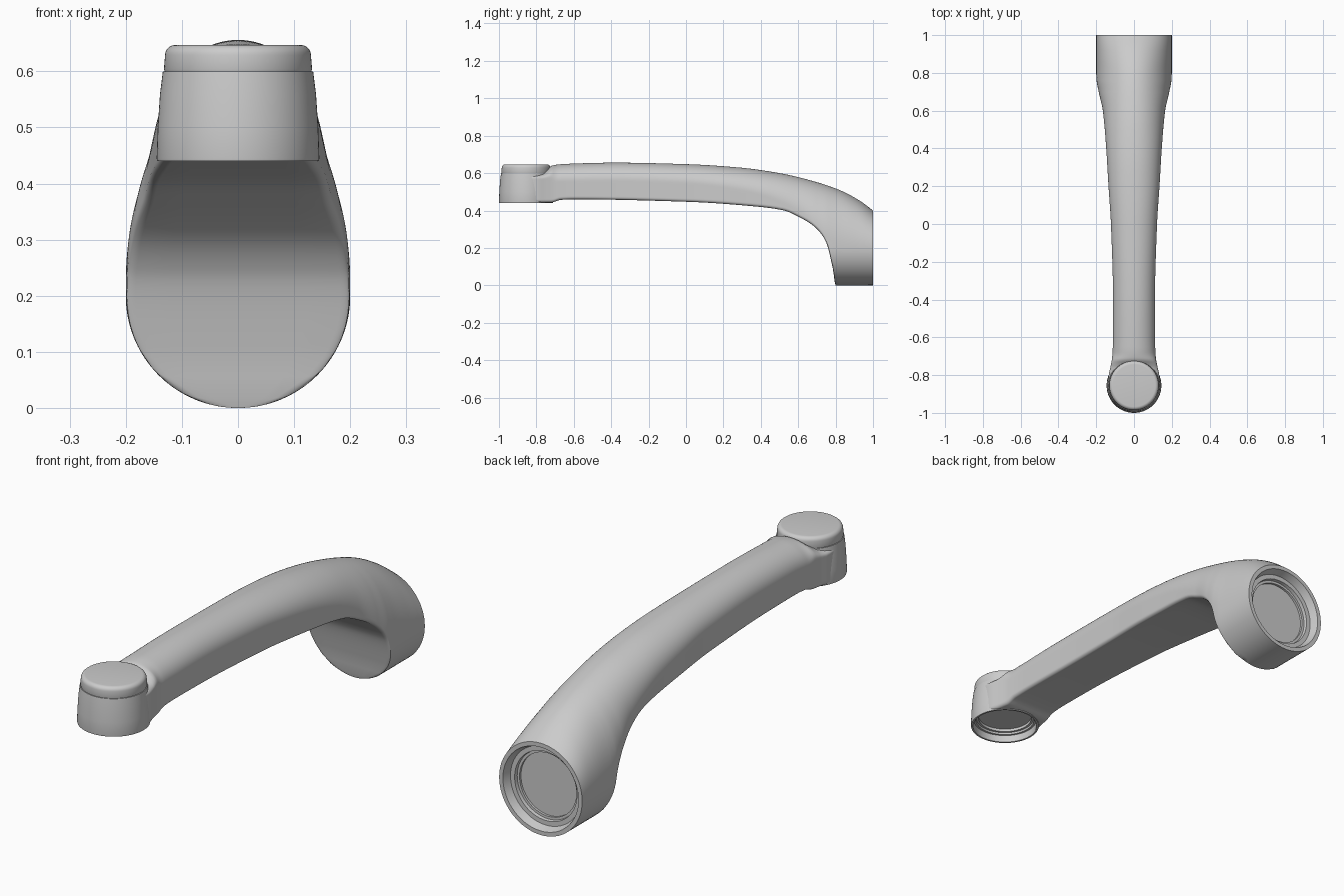
import bpy, bmesh, math

if "Cube" in bpy.data.objects:
    bpy.data.objects.remove(bpy.data.objects["Cube"])

grey = bpy.data.materials.new("light_grey")
grey.diffuse_color = (0.6, 0.6, 0.6, 1)
grey.use_nodes = True
grey.node_tree.nodes["Principled BSDF"].inputs["Base Color"].default_value = grey.diffuse_color


def finish(bm, name):
    bmesh.ops.recalc_face_normals(bm, faces=bm.faces)
    me = bpy.data.meshes.new(name)
    bm.to_mesh(me)
    bm.free()
    ob = bpy.data.objects.new(name, me)
    bpy.context.collection.objects.link(ob)
    me.materials.append(grey)
    return ob


def smooth(ob, deg=35):
    bpy.ops.object.select_all(action='DESELECT')
    ob.select_set(True)
    bpy.context.view_layer.objects.active = ob
    bpy.ops.object.shade_smooth_by_angle(angle=math.radians(deg))


def revolve(name, profile, place, n=72):
    """Solid of revolution from (radius, height) pairs; place maps to xyz."""
    bm = bmesh.new()
    rings = []
    for r, h in profile:
        if r == 0:
            rings.append([bm.verts.new(place(0, 0, h))])
        else:
            rings.append([bm.verts.new(place(r * math.cos(2 * math.pi * i / n),
                                             r * math.sin(2 * math.pi * i / n), h)) for i in range(n)])
    for a, b in zip(rings, rings[1:]):
        for i in range(n):
            j = (i + 1) % n
            if len(a) == 1:
                bm.faces.new((a[0], b[i], b[j]))
            elif len(b) == 1:
                bm.faces.new((a[i], a[j], b[0]))
            else:
                bm.faces.new((a[i], a[j], b[j], b[i]))
    return finish(bm, name)


def curve(points):
    """Monotone cubic interpolation through (y, value) points."""
    xs, vs = zip(*points)
    d = [(vs[i + 1] - vs[i]) / (xs[i + 1] - xs[i]) for i in range(len(xs) - 1)]
    m = [d[0]] + [2 * a * b / (a + b) if a * b > 0 else 0 for a, b in zip(d, d[1:])] + [d[-1]]

    def f(x):
        x = min(max(x, xs[0]), xs[-1])
        i = max(k for k in range(len(d)) if xs[k] <= x)
        h = xs[i + 1] - xs[i]
        t = (x - xs[i]) / h
        return ((2*t**3 - 3*t*t + 1) * vs[i] + (t**3 - 2*t*t + t) * h * m[i]
                + (3*t*t - 2*t**3) * vs[i + 1] + (t**3 - t*t) * h * m[i + 1])
    return f


# arm outline: top line, underside, half width and depth of the rounded top
top = curve([(-.84, .598), (-.77, .606), (-.74, .622), (-.715, .641), (-.65, .649), (-.38, .656), (0, .648),
             (.285, .63), (.5, .6), (.67, .56), (.82, .51), (.93, .452), (1, .4)])
under = curve([(-.84, .442), (-.72, .443), (-.67, .457), (-.6, .46), (0, .447), (.39, .42), (.525, .4), (.605, .365),
               (.685, .315), (.745, .24), (.785, .09), (.8, 0), (1, 0)])
half = curve([(-.84, .134), (-.8, .134), (-.76, .125), (-.7, .115), (-.6, .111), (-.4, .111), (0, .122),
              (.2, .135), (.4, .147), (.6, .165), (.7, .187), (.76, .198), (.8, .2), (1, .2)])
dome = curve([(-.84, .02), (-.75, .04), (-.68, .09), (0, .1), (.4, .13), (.6, .18), (.8, .29), (.9, .26), (1, .2)])


def half_width(y, z):
    W, T, B, D = half(y), top(y), under(y), dome(y)
    h = W
    if z > T - D:
        h = W * math.sqrt(max(0, 1 - ((z - T + D) / D) ** 2))
    elif z < .2:
        h = W * math.sqrt(max(0, 1 - ((.2 - z) / .2) ** 2))
    f = .015
    if B > .005 and z - B < f:                      # small fillet along the underside
        h -= f * (1 - math.sqrt(max(0, 1 - (1 - (z - B) / f) ** 2)))
    return max(h, .002)


# arm: lofted slices along y
ys = ([-.84 + .02 * i for i in range(5)] + [-.75 + .01 * i for i in range(10)]
      + [-.65 + .025 * i for i in range(50)] + [.6 + .005 * i for i in range(40)]
      + [.8 + .02 * i for i in range(11)])
N, F = 36, 6
bm = bmesh.new()
rings = []
for y in ys:
    B, T = under(y), top(y)
    zs = [B + (T - B) * (1 - math.cos(math.pi * k / N)) / 2 for k in range(N + 1)]
    right = [(half_width(y, z), z) for z in zs]
    left = [(-x, z) for x, z in reversed(right)]
    b = right[0][0]
    flat = [(-b + 2 * b * k / F, B) for k in range(1, F)]
    rings.append([bm.verts.new((x, y, z)) for x, z in right + left + flat])
for a, b in zip(rings, rings[1:]):
    for i in range(len(a)):
        j = (i + 1) % len(a)
        bm.faces.new((a[i], a[j], b[j], b[i]))
bm.faces.new(rings[0])
bm.faces.new(rings[-1])
arm = finish(bm, "curved_arm")

HY = -.855


def upright(x, y, h):
    return (x, HY + y, h)


def along_y(x, y, h):
    return (x, h, .2 + y)


# cutters: room for the hub, and the stepped socket in the back end
hub_cut = revolve("hub_cutter", [(0, .3), (.134, .3), (.134, .58), (0, .58)], upright)
socket_cut = revolve("socket_cutter", [(0, 1.05), (.182, 1.05), (.182, 1), (.17, .965), (.15, .965),
                                       (.148, .95), (.137, .95), (.137, .94), (0, .94)], along_y)
bpy.context.view_layer.objects.active = arm
for c in (hub_cut, socket_cut):
    c.hide_render = True
    mod = arm.modifiers.new("cut", 'BOOLEAN')
    mod.operation = 'DIFFERENCE'
    mod.solver = 'EXACT'
    mod.object = c
    bpy.ops.object.modifier_apply(modifier=mod.name)
    bpy.data.objects.remove(c)
smooth(arm)

# hub: tapered upright drum with a stepped recess underneath
smooth(revolve("hub", [(0, .49), (.112, .49), (.112, .478), (.122, .478), (.124, .47), (.133, .47), (.136, .44),
                       (.144, .44), (.145, .445), (.143, .5), (.139, .56), (.134, .6), (0, .6)], upright))

# cap: rounded lid on the hub
fillet = [(.112 + .018 * math.cos(a), .629 + .018 * math.sin(a)) for a in
          [math.pi / 2 * k / 6 for k in range(7)]]
smooth(revolve("hub_cap", [(0, .598), (.13, .598), (.132, .604)] + fillet + [(0, .647)], upright))
